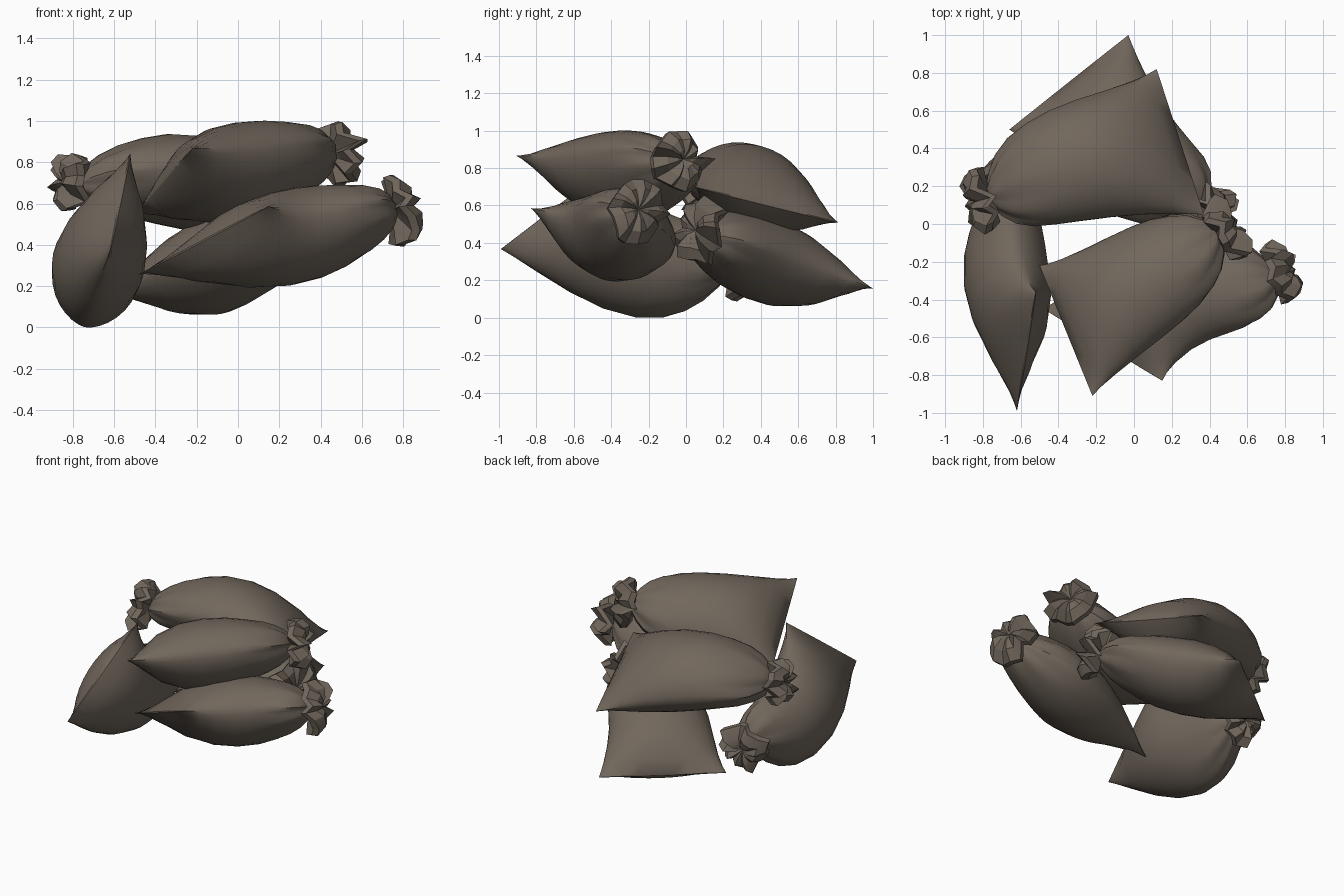
import bpy, bmesh, math, random
from mathutils import Vector as V

if "Cube" in bpy.data.objects:
    bpy.data.objects.remove(bpy.data.objects["Cube"])

random.seed(4)
burlap = bpy.data.materials.new("dark_burlap")
burlap.diffuse_color = (0.165, 0.135, 0.107, 1)
burlap.use_nodes = True
burlap.node_tree.nodes["Principled BSDF"].inputs["Base Color"].default_value = burlap.diffuse_color
N = 32

# sack profile: position along length, half width (relative to end seam), half thickness
PROFILE = [(0, 1.0, .004), (.06, .955, .08), (.15, .905, .155), (.3, .845, .21), (.45, .80, .225),
           (.6, .75, .215), (.72, .69, .19), (.83, .59, .158), (.91, .45, .122), (.965, .28, .085), (1, .12, .048)]

# name, two seam corners, tied neck, sag of the middle, skew (below 1: sag nearer the seam)
SACKS = [
    ("back_upper_sack", (.12, .82, .52), (.37, .05, .71), (-.77, .14, .71), (0, .05, .06), 1.3),
    ("front_upper_sack", (-.22, -.91, .88), (-.50, -.22, .56), (.45, -.05, .85), (-.01, -.01, -.01), .8),
    ("front_lower_sack", (.15, -.83, .60), (-.48, -.45, .27), (.755, -.28, .58), (0, .11, -.05), .9),
    ("leaning_sack", (-.62, -.99, .38), (-.52, -.36, .86), (-.65, .25, .29), (-.07, -.03, -.15), 1),
    ("back_lower_sack", (-.03, 1.0, .17), (-.66, .50, .18), (.36, .10, .46), (-.06, -.05, .025), 1.3),
]


def loft(name, rings, tip_end=None, angle=40):
    bm = bmesh.new()
    rows = [[bm.verts.new(p) for p in r] for r in rings]
    n = len(rows[0])
    for a, b in zip(rows, rows[1:]):
        for i in range(n):
            j = (i + 1) % n
            bm.faces.new((a[i], a[j], b[j], b[i]))
    for row, tip in ((rows[0], None), (rows[-1], tip_end)):
        if tip is not None:
            c = bm.verts.new(tip)
            for i in range(n):
                bm.faces.new((row[i], row[(i + 1) % n], c))
        else:
            bm.faces.new(row)
    bmesh.ops.recalc_face_normals(bm, faces=bm.faces)
    me = bpy.data.meshes.new(name)
    bm.to_mesh(me)
    bm.free()
    me.materials.append(burlap)
    ob = bpy.data.objects.new(name, me)
    bpy.context.collection.objects.link(ob)
    bpy.ops.object.select_all(action='DESELECT')
    ob.select_set(True)
    bpy.context.view_layer.objects.active = ob
    bpy.ops.object.shade_smooth_by_angle(angle=math.radians(angle))


def sack(name, c1, c2, neck, sag, skew):
    c1, c2, neck, sag = V(c1), V(c2), V(neck), V(sag)
    mid = (c1 + c2) / 2
    axis = (neck - mid).normalized()
    seam = (c1 - c2) / 2
    square = (seam - axis * seam.dot(axis)).normalized() * seam.length
    normal = axis.cross(square).normalized()
    # pillow body, gathered into pleats at the neck
    rings = []
    for t, w, h in PROFILE:
        c = mid.lerp(neck, t) + sag * math.sin(math.pi * t ** skew)
        side = seam.lerp(square, min(1, t * 1.5))
        pleat = max(0, t - .75) * .4
        ring = []
        for i in range(N):
            a = 2 * math.pi * i / N
            k = 1 + pleat * math.cos(a * 8 + .6)
            s = math.sin(a)
            ring.append(c + side * (w * math.cos(a) * k) + normal * (h * s * abs(s) ** .2 * k))
        rings.append(ring)
    loft(name, rings)
    # crumpled frill beyond the tie: irregular flaps that curl back
    side = square.normalized()
    m = 18
    jit = [random.uniform(.8, 1.15) for _ in range(m)]
    lift = [random.uniform(-.035, .035) for _ in range(m)]
    frill = []
    for r, s, wave in ((.045, -.01, 0), (.10, .0, .006), (.158, .01, .012),
                       (.165, .05, .014), (.11, .10, .014), (.05, .10, .008)):
        ring = []
        for i in range(m):
            a = 2 * math.pi * (i + lift[i] * 8) / m
            z = (-1) ** i
            rr = r * (1 + (jit[i] - 1) * min(1, r / .1)) + wave * z * .5
            d = s + wave * z + lift[i] * r / .15
            ring.append(neck + axis * d + side * (rr * math.cos(a)) + normal * (rr * math.sin(a)))
        frill.append(ring)
    loft(name.replace("sack", "frill"), frill, tip_end=neck + axis * .07, angle=25)


for s in SACKS:
    sack(*s)

# rest the pile on the ground
obs = list(bpy.context.collection.objects)
low = min(v.co.z for o in obs for v in o.data.vertices)
for o in obs:
    for v in o.data.vertices:
        v.co.z -= low
